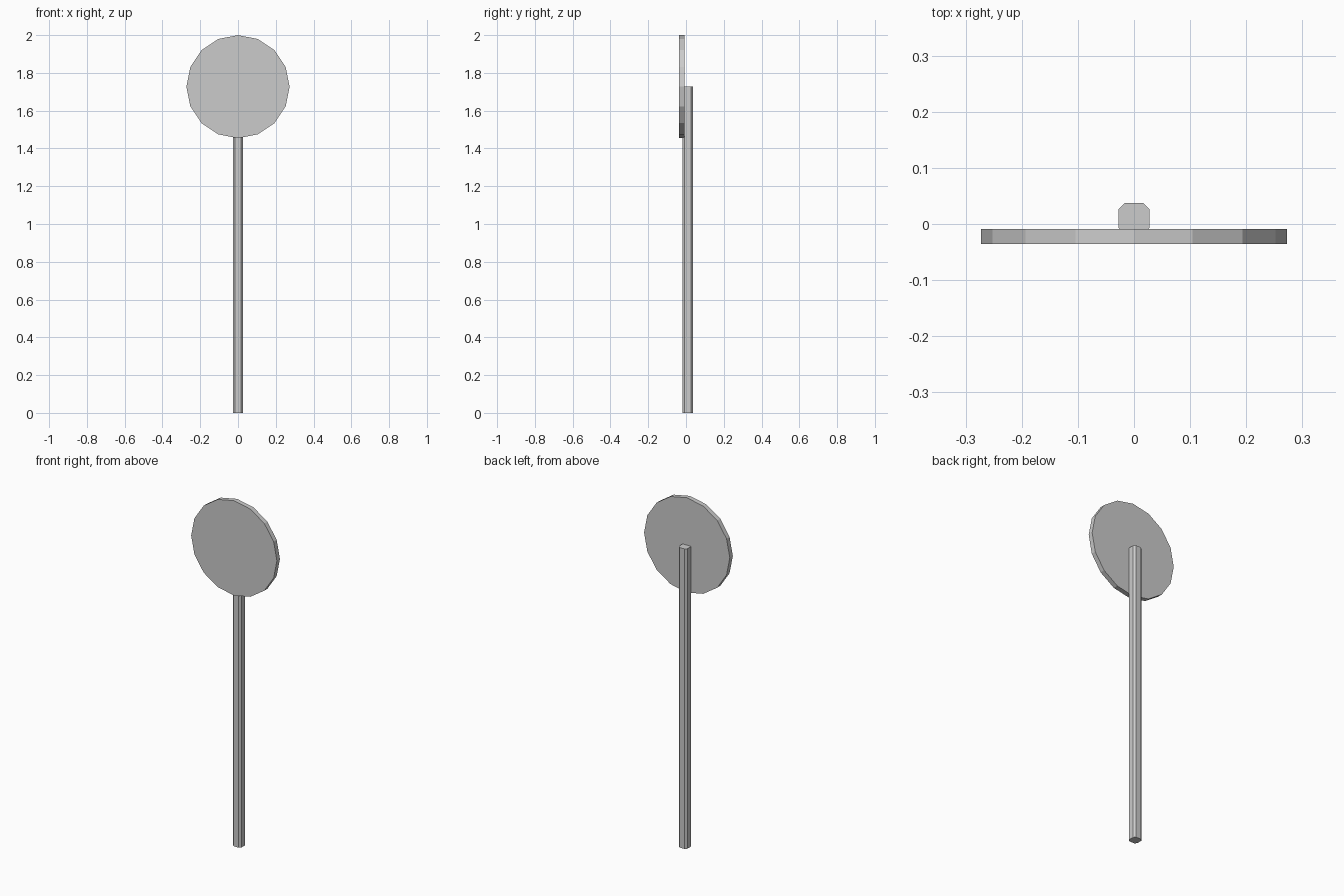
import bpy, bmesh
from math import sin, cos, pi
from mathutils import Vector

if "Cube" in bpy.data.objects:
    bpy.data.objects.remove(bpy.data.objects["Cube"])


def prism(name, profile, extrude):
    """Extrude a closed outline into a flat-faced solid."""
    bm = bmesh.new()
    face = bm.faces.new([bm.verts.new(p) for p in profile])
    moved = bmesh.ops.extrude_face_region(bm, geom=[face], use_keep_orig=True)["geom"]
    verts = [g for g in moved if isinstance(g, bmesh.types.BMVert)]
    bmesh.ops.translate(bm, verts=verts, vec=Vector(extrude))
    bmesh.ops.recalc_face_normals(bm, faces=bm.faces)
    mesh = bpy.data.meshes.new(name)
    bm.to_mesh(mesh)
    bm.free()
    obj = bpy.data.objects.new(name, mesh)
    bpy.context.collection.objects.link(obj)
    return obj


SIGN_R, SIGN_Z = 0.273, 1.727
POLE_HALF, POLE_FLAT, POLE_Y = 0.0275, 0.0165, 0.0095

# Pole: square post with chamfered corners, ending at the sign's centre
h, f = POLE_HALF, POLE_FLAT
outline = [(f, -h), (h, -f), (h, f), (f, h), (-f, h), (-h, f), (-h, -f), (-f, -h)]
prism("pole", [(x, y + POLE_Y, 0) for x, y in outline], (0, 0, SIGN_Z))

# Sign plate: 16-sided upright disc on the front of the pole
rim = [(SIGN_R * sin(i * pi / 8), -0.036, SIGN_Z + SIGN_R * cos(i * pi / 8))
       for i in range(16)]
prism("sign_plate", rim, (0, 0.0275, 0))
